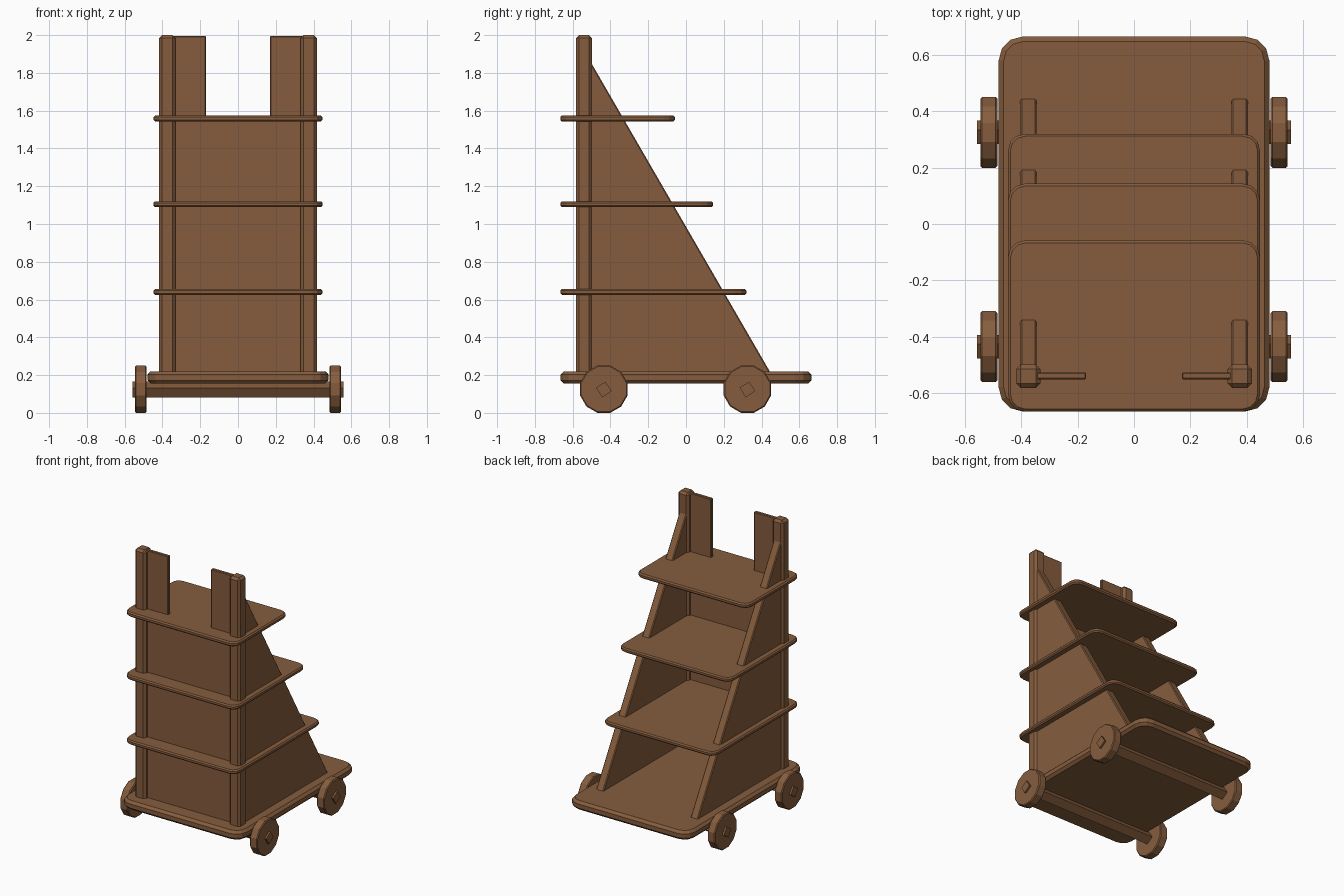
import bpy, bmesh, math
from mathutils import Matrix

if "Cube" in bpy.data.objects:
    bpy.data.objects.remove(bpy.data.objects["Cube"])

wood = bpy.data.materials.new("brown wood")
wood.diffuse_color = (0.235, 0.108, 0.047, 1)
wood.use_nodes = True
wood.node_tree.nodes["Principled BSDF"].inputs["Base Color"].default_value = wood.diffuse_color


def finish(name, bm, bevel=0.0, segments=1):
    bmesh.ops.recalc_face_normals(bm, faces=bm.faces)
    me = bpy.data.meshes.new(name)
    bm.to_mesh(me)
    bm.free()
    ob = bpy.data.objects.new(name, me)
    bpy.context.collection.objects.link(ob)
    me.materials.append(wood)
    if bevel:
        m = ob.modifiers.new("bevel", 'BEVEL')
        m.width = bevel
        m.segments = segments
        m.limit_method = 'ANGLE'
        m.angle_limit = math.radians(50)
    return ob


def prism(name, points, offset, bevel=0.0):
    """Extrude a flat outline along an offset vector."""
    bm = bmesh.new()
    face = bm.faces.new([bm.verts.new(p) for p in points])
    new = bmesh.ops.extrude_face_region(bm, geom=[face])["geom"]
    bmesh.ops.translate(bm, vec=offset,
                        verts=[v for v in new if isinstance(v, bmesh.types.BMVert)])
    return finish(name, bm, bevel)


def board(name, hx, y0, y1, z0, z1, r):
    """Horizontal board with rounded corners and softened rim."""
    pts = []
    for cx, cy, start in ((hx - r, y1 - r, 0), (r - hx, y1 - r, 90),
                          (r - hx, y0 + r, 180), (hx - r, y0 + r, 270)):
        for k in range(4):
            a = math.radians(start + 30 * k)
            pts.append((cx + r * math.cos(a), cy + r * math.sin(a), z0))
    return prism(name, pts, (0, 0, z1 - z0), (z1 - z0) * 0.27)


# Base platform and three shelves
board("base_platform", 0.48, -0.665, 0.665, 0.155, 0.22, 0.085)
board("lower_shelf", 0.447, -0.665, 0.32, 0.625, 0.656, 0.06)
board("middle_shelf", 0.447, -0.665, 0.143, 1.089, 1.12, 0.06)
board("top_shelf", 0.447, -0.665, -0.058, 1.542, 1.575, 0.06)

# Front wall with a notch between the two upright shields
outline = [(-0.38, 0.2), (0.38, 0.2), (0.38, 1.995), (0.17, 1.995),
           (0.17, 1.56), (-0.17, 1.56), (-0.17, 1.995), (-0.38, 1.995)]
prism("front_wall", [(x, -0.551, z) for x, z in outline], (0, 0.025, 0), 0.004)

for s, side in ((-1, "left"), (1, "right")):
    # Corner post
    bm = bmesh.new()
    bmesh.ops.create_cube(bm, size=1, matrix=Matrix.Translation((s * 0.375, -0.54, 1.1))
                          @ Matrix.Diagonal((0.086, 0.084, 1.8, 1)))
    finish(side + "_post", bm, 0.016)
    # Sloping side wall
    prism(side + "_side_wall",
          [(s * 0.375 - 0.029, y, z) for y, z in
           ((-0.53, 0.2), (0.455, 0.2), (-0.5, 1.85), (-0.53, 1.86))],
          (0.058, 0, 0), 0.006)

for y, pos in ((-0.435, "front"), (0.325, "back")):
    # Square axle, turned about its length
    bm = bmesh.new()
    bmesh.ops.create_cube(bm, size=1, matrix=Matrix.Translation((0, y, 0.124))
                          @ Matrix.Rotation(math.radians(33), 4, 'X')
                          @ Matrix.Diagonal((1.115, 0.06, 0.06, 1)))
    finish(pos + "_axle", bm)
    # Faceted wheels
    for s, side in ((-1, "left"), (1, "right")):
        bm = bmesh.new()
        bmesh.ops.create_cone(bm, cap_ends=True, segments=12, radius1=0.13,
                              radius2=0.13, depth=0.06,
                              matrix=Matrix.Translation((s * 0.515, y, 0.1256))
                              @ Matrix.Rotation(math.pi / 2, 4, 'Y')
                              @ Matrix.Rotation(math.radians(15), 4, 'Z'))
        finish(f"{pos}_{side}_wheel", bm, 0.006)
